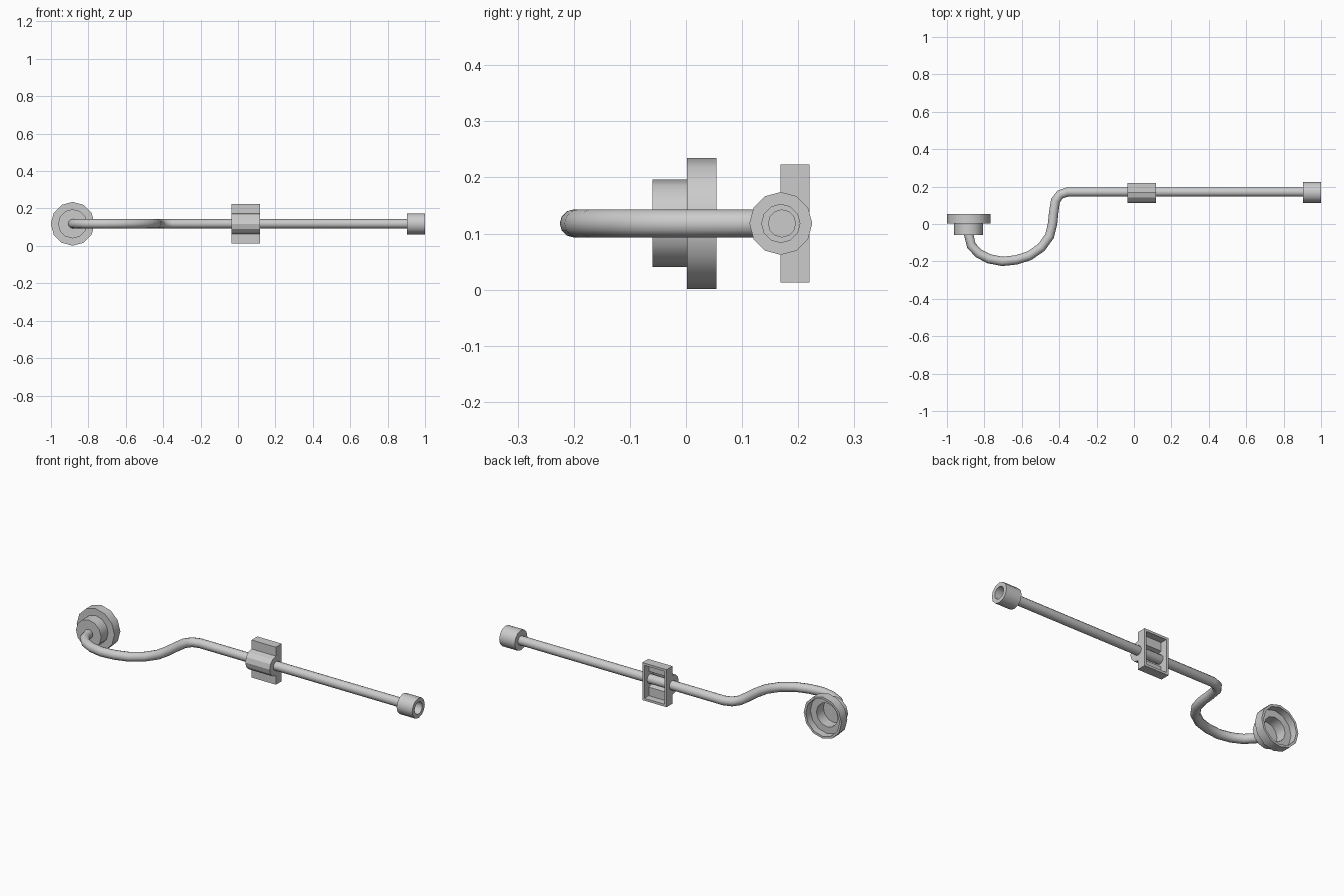
import bpy, bmesh, math
from mathutils import Vector

if "Cube" in bpy.data.objects:
    bpy.data.objects.remove(bpy.data.objects["Cube"])

Z = 0.118      # height of the pipe axis
PY = 0.171     # depth of the straight pipe run
SIDES = 12


def finish(name, bm):
    bmesh.ops.remove_doubles(bm, verts=bm.verts, dist=1e-5)
    bmesh.ops.recalc_face_normals(bm, faces=bm.faces)
    me = bpy.data.meshes.new(name)
    bm.to_mesh(me)
    bm.free()
    ob = bpy.data.objects.new(name, me)
    bpy.context.collection.objects.link(ob)
    return ob


def lathe(name, profile, origin, axis):
    """Spin (along, radius) pairs around an axis through origin."""
    bm = bmesh.new()
    side = Vector((0, 0, 1)).cross(axis)
    vs = [bm.verts.new(origin + axis * a + side * r) for a, r in profile]
    edges = [bm.edges.new(p) for p in zip(vs, vs[1:])]
    bmesh.ops.spin(bm, geom=vs + edges, cent=origin, axis=axis,
                   angle=math.tau, steps=SIDES)
    return finish(name, bm)


def prism(name, outline, x0, x1):
    """Extrude a (y, z) outline along x."""
    bm = bmesh.new()
    face = bm.faces.new([bm.verts.new((x0, y, z)) for y, z in outline])
    out = bmesh.ops.extrude_face_region(bm, geom=[face])
    verts = [g for g in out["geom"] if isinstance(g, bmesh.types.BMVert)]
    bmesh.ops.translate(bm, verts=verts, vec=(x1 - x0, 0, 0))
    bm.faces.new([v for v in face.verts]) if not face.is_valid else None
    return finish(name, bm)


def clamp_outline(back, front, half, radius):
    """Plate with a half-round pipe channel bulging to the front."""
    arc = [(front - radius * math.sin(math.pi * i / 6),
            Z + radius * math.cos(math.pi * i / 6)) for i in range(7)]
    return [(back, Z + half), (front, Z + half)] + arc + \
           [(front, Z - half), (back, Z - half)]


# Bent pipe
path = [(0.96, PY), (-0.355, PY), (-0.395, 0.158), (-0.42, 0.125),
        (-0.43, 0.06), (-0.436, 0.0), (-0.452, -0.065), (-0.495, -0.125),
        (-0.56, -0.17), (-0.63, -0.192), (-0.705, -0.2), (-0.775, -0.186),
        (-0.83, -0.158), (-0.87, -0.115), (-0.885, -0.05)]
cu = bpy.data.curves.new("bent_pipe", "CURVE")
cu.dimensions = "3D"
cu.bevel_depth = 0.025
cu.bevel_resolution = 4
cu.use_fill_caps = True
sp = cu.splines.new("POLY")
sp.points.add(len(path) - 1)
for p, (x, y) in zip(sp.points, path):
    p.co = (x, y, Z, 1)
pipe = bpy.data.objects.new("bent_pipe", cu)
bpy.context.collection.objects.link(pipe)
bpy.context.view_layer.objects.active = pipe
pipe.select_set(True)
bpy.ops.object.convert(target="MESH")
bpy.ops.object.shade_smooth_by_angle(angle=math.radians(40))

# Stepped hollow cup, open to the back
cup = lathe("stepped_cup",
            [(-0.06, 0), (-0.06, 0.078), (0.002, 0.078), (0.002, 0.117),
             (0.054, 0.117), (0.054, 0.104), (0.014, 0.104), (0.014, 0.066),
             (-0.047, 0.066), (-0.047, 0)],
            Vector((-0.884, 0, Z)), Vector((0, 1, 0)))

# Hollow end sleeve
sleeve = lathe("end_sleeve",
               [(0.904, 0), (0.904, 0.056), (1.0, 0.056), (1.0, 0.034),
                (0.925, 0.034), (0.925, 0)],
               Vector((0, PY - 0.002, Z)), Vector((1, 0, 0)))

# Clamp plate with recessed back
clamp = prism("clamp_plate", clamp_outline(0.22, 0.168, 0.105, 0.055),
              -0.034, 0.117)
cutter = prism("clamp_recess_cutter",
               clamp_outline(0.25, 0.181, 0.092, 0.044), -0.021, 0.104)
cutter.hide_render = True
cutter.hide_set(True)
mod = clamp.modifiers.new("recess", "BOOLEAN")
mod.operation = "DIFFERENCE"
mod.solver = "EXACT"
mod.object = cutter

# Soft shading on round parts, crisp rims
for ob in (cup, sleeve):
    bpy.ops.object.select_all(action="DESELECT")
    ob.select_set(True)
    bpy.context.view_layer.objects.active = ob
    bpy.ops.object.shade_smooth_by_angle(angle=math.radians(40))
